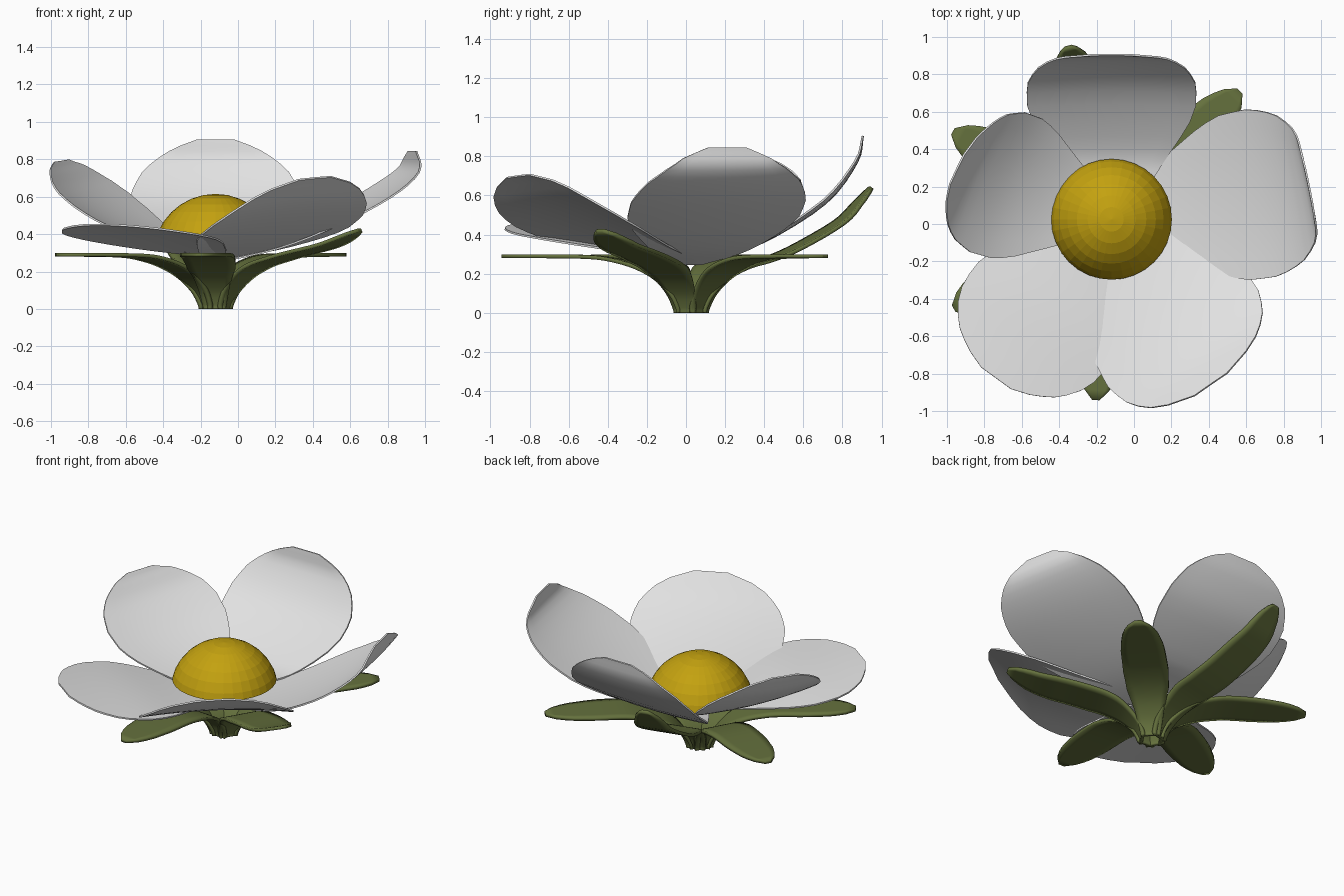
import bpy, bmesh, math
from mathutils import Vector

if "Cube" in bpy.data.objects:
    bpy.data.objects.remove(bpy.data.objects["Cube"])

CX, CY = -0.12, 0.025      # flower axis


def material(name, rgb):
    m = bpy.data.materials.new(name)
    m.diffuse_color = (*rgb, 1)
    m.use_nodes = True
    m.node_tree.nodes["Principled BSDF"].inputs["Base Color"].default_value = m.diffuse_color
    return m


white = material("petal white", (0.76, 0.76, 0.76))
yellow = material("centre yellow", (0.55, 0.36, 0.005))
green = material("sepal green", (0.13, 0.165, 0.047))


def spline(pts, n):
    """Catmull-Rom samples through the control points, n per span."""
    p = [Vector(q) for q in pts]
    p = [2 * p[0] - p[1]] + p + [2 * p[-1] - p[-2]]
    out = []
    for i in range(1, len(p) - 2):
        a, b, c, d = p[i - 1:i + 3]
        for k in range(n):
            t = k / n
            out.append(0.5 * (2 * b + (c - a) * t + (2 * a - 5 * b + 4 * c - d) * t * t
                              + (3 * b - a - 3 * c + d) * t ** 3))
    return out + [p[-2]]


def lookup(table, s):
    for (s0, w0), (s1, w1) in zip(table, table[1:]):
        if s <= s1:
            return w0 + (w1 - w0) * (s - s0) / (s1 - s0)
    return table[-1][1]


def blade(name, angle, path, widths, mat, thick, cup=0.0, tilt=0.0, scale=1.0, cols=8, crisp=False):
    """Leaf-shaped sheet swept outwards along a (radius, height) path."""
    a = math.radians(angle)
    out, side = Vector((math.cos(a), math.sin(a), 0)), Vector((-math.sin(a), math.cos(a), 0))
    line = spline(path, 4)
    arc = [0.0]
    for p, q in zip(line, line[1:]):
        arc.append(arc[-1] + (q - p).length)
    bm = bmesh.new()
    rows = []
    for i, (p, d) in enumerate(zip(line, arc)):
        s = d / arc[-1]
        w = lookup(widths, s) * scale
        tan = (line[min(i + 1, len(line) - 1)] - line[max(i - 1, 0)]).normalized()
        nor = out * -tan.y + Vector((0, 0, tan.x))
        row = []
        for j in range(cols + 1):
            v = w * (2 * j / cols - 1)
            bend = cup * v * v + tilt * v * s
            row.append(bm.verts.new(Vector((CX, CY, p.y)) + out * p.x + side * v + nor * bend))
        rows.append(row)
    for r0, r1 in zip(rows, rows[1:]):
        for j in range(cols):
            bm.faces.new((r0[j], r1[j], r1[j + 1], r0[j + 1]))
    bmesh.ops.recalc_face_normals(bm, faces=bm.faces)
    me = bpy.data.meshes.new(name)
    bm.to_mesh(me)
    bm.free()
    me.materials.append(mat)
    ob = bpy.data.objects.new(name, me)
    bpy.context.collection.objects.link(ob)
    sol = ob.modifiers.new("thickness", 'SOLIDIFY')
    sol.thickness, sol.offset = thick, 0
    bpy.ops.object.select_all(action='DESELECT')
    bpy.context.view_layer.objects.active = ob
    ob.select_set(True)
    if crisp:      # keep the thin rim sharp
        bpy.ops.object.modifier_apply(modifier=sol.name)
    bpy.ops.object.shade_smooth_by_angle(angle=math.radians(50))
    return ob


# Petals: angle, centre line, cup, tilt, width scale
petal_w = [(0, .06), (.2, .23), (.35, .335), (.46, .41), (.56, .45), (.7, .455),
           (.82, .405), (.9, .325), (.96, .225), (1, .1)]
petals = [
    ("back_petal", 90, [(0, .28), (.18, .32), (.37, .36), (.69, .56), (.85, .77), (.88, .905)],
     0.1, 0, 1.0),
    ("right_petal", 10, [(0, .25), (.3, .32), (.6, .44), (.88, .59), (1.05, .73), (1.07, .845)],
     0.1, 0.03, 1.0),
    ("front_right_petal", -59, [(0, .27), (.3, .34), (.6, .44), (.85, .56), (1.03, .70)],
     -0.12, 0.1, 1.05),
    ("front_left_petal", 234, [(0, .28), (.3, .33), (.6, .39), (.9, .43), (1.05, .45)],
     -0.08, 0, 0.98),
    ("left_petal", 162, [(0, .27), (.3, .36), (.55, .48), (.75, .63), (.84, .74), (.87, .79)],
     0.2, -0.15, 0.88),
]
for name, ang, path, cup, tilt, sc in petals:
    blade(name, ang, path, petal_w, white, 0.01, cup, tilt, sc, crisp=True)

# Sepals: shared foot, then a flat or upturned tip
foot = [(.06, 0), (.065, .03), (.10, .10), (.18, .18), (.28, .235), (.40, .27)]
flat = [(.52, .285), (.75, .289), (.97, .289)]
sepal_w = [(0, .06), (.15, .09), (.3, .13), (.45, .14), (.7, .135), (.85, .11),
           (.93, .08), (.98, .045), (1, .02)]
tips = {45: flat, 151: flat, 209.5: flat, 265: flat,
        104: [(.55, .33), (.78, .46), (.88, .56), (.95, .64)],
        -31: [(.5, .295), (.72, .345), (.9, .42)]}
for n, (ang, tip) in enumerate(tips.items(), 1):
    blade(f"sepal_{n}", ang, foot + tip, sepal_w, green, 0.02, cols=6)

# Faceted domed centre: a ball cut flat where it rests on the petals
R, CUT = 0.335, 0.365
bm = bmesh.new()
bmesh.ops.create_uvsphere(bm, u_segments=32, v_segments=16, radius=R)
geom = bm.verts[:] + bm.edges[:] + bm.faces[:]
bmesh.ops.bisect_plane(bm, geom=geom, plane_co=(0, 0, CUT - 0.615 + R), plane_no=(0, 0, -1),
                       clear_outer=True)
bmesh.ops.holes_fill(bm, edges=[e for e in bm.edges if e.is_boundary])
me = bpy.data.meshes.new("flower_centre")
bm.to_mesh(me)
bm.free()
me.materials.append(yellow)
dome = bpy.data.objects.new("flower_centre", me)
dome.location = (CX, CY, 0.615 - R)
bpy.context.collection.objects.link(dome)
